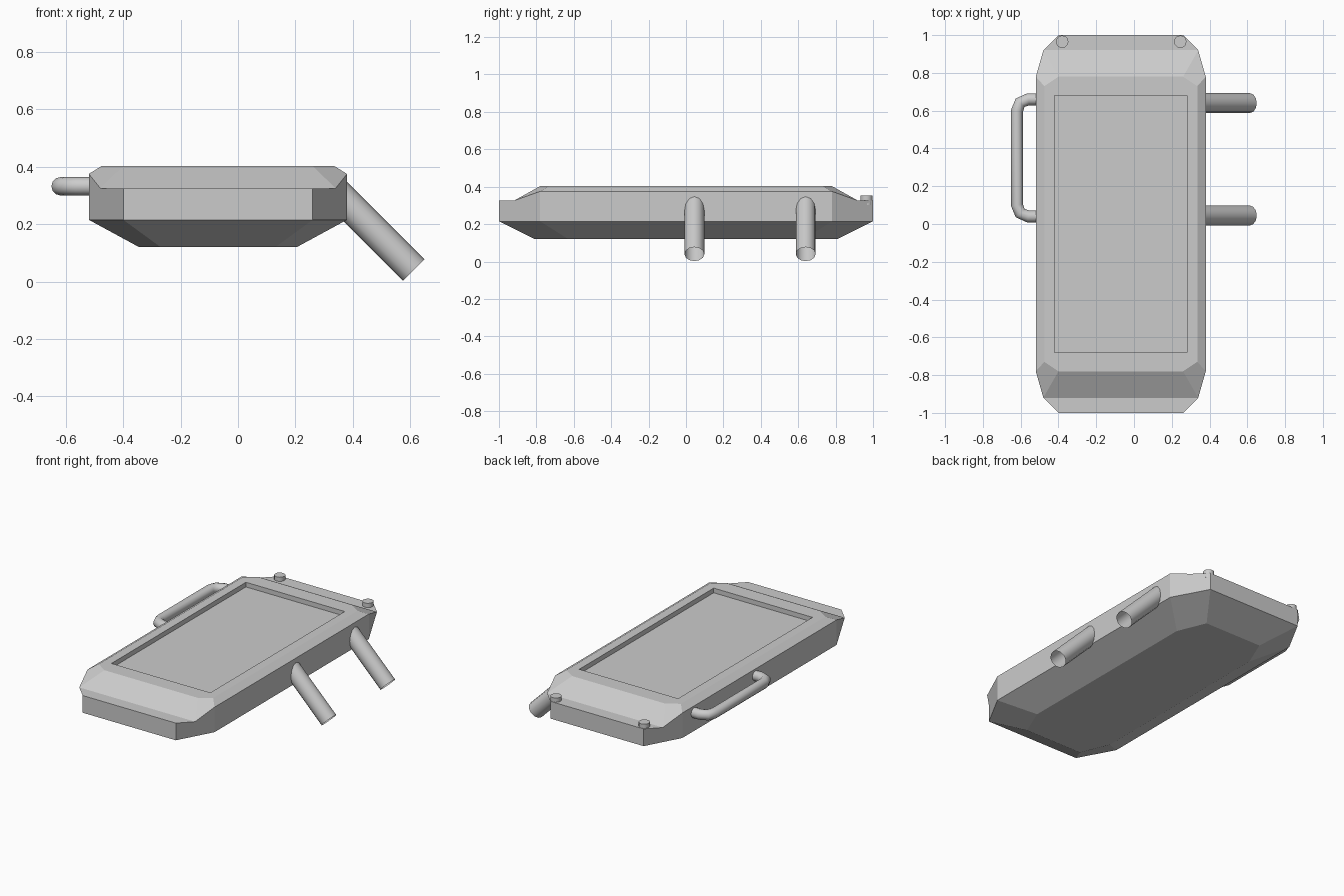
import bpy, bmesh
from mathutils import Vector

if "Cube" in bpy.data.objects:
    bpy.data.objects.remove(bpy.data.objects["Cube"])

CX = -0.07  # body centre in x
QUAD = [(1, 1), (-1, 1), (-1, -1), (1, -1)]

# One quadrant of the body's corner points, mirrored to the other three
P = {
    "bot1": (.20, .81, .12), "bot2": (.275, .63, .12),
    "mid1": (.33, 1, .215), "mid2": (.45, .78, .215),
    "rim1": (.33, 1, .325), "rim2": (.41, .92, .325), "rim3": (.45, .78, .375),
    "top1": (.33, .78, .403), "top2": (.405, .73, .403),
    "screen": (.35, .68, .403), "floor": (.35, .68, .373),
}


def finish(bm, name):
    bmesh.ops.recalc_face_normals(bm, faces=bm.faces)
    me = bpy.data.meshes.new(name)
    bm.to_mesh(me)
    bm.free()
    ob = bpy.data.objects.new(name, me)
    bpy.context.collection.objects.link(ob)
    return ob


# Tablet body with recessed screen
bm = bmesh.new()
V = {(n, i): bm.verts.new((CX + sx * x, sy * y, z))
     for n, (x, y, z) in P.items() for i, (sx, sy) in enumerate(QUAD)}


def strips(chain, pairs):
    for a, b in zip(chain, chain[1:]):
        for i, j in pairs:
            bm.faces.new((V[a, i], V[a, j], V[b, j], V[b, i]))


strips(["bot1", "mid1", "rim1", "rim2", "top1", "screen", "floor"], [(0, 1), (2, 3)])
strips(["bot2", "mid2", "rim3", "top2", "screen", "floor"], [(0, 3), (1, 2)])
for names in (("bot1", "mid1", "mid2", "bot2"),
              ("mid1", "mid2", "rim3", "rim2", "rim1"),
              ("rim2", "rim3", "top2", "top1"),
              ("top1", "top2", "screen")):
    for i in range(4):
        bm.faces.new([V[n, i] for n in names])
bm.faces.new([V["floor", i] for i in range(4)])
bm.faces.new([V[n, i] for i in range(4)
              for n in (("bot2", "bot1") if i % 2 == 0 else ("bot1", "bot2"))])
finish(bm, "tablet_body")


def tube(name, pts, radius):
    """Round open-ended tube swept along a path, turned into a mesh."""
    cu = bpy.data.curves.new(name, "CURVE")
    cu.dimensions = "3D"
    cu.bevel_depth = radius
    cu.bevel_resolution = 4
    sp = cu.splines.new("POLY")
    sp.points.add(len(pts) - 1)
    for p, co in zip(sp.points, pts):
        p.co = (*co, 1)
    sp.use_smooth = True
    ob = bpy.data.objects.new(name, cu)
    bpy.context.collection.objects.link(ob)
    return ob


# Slanted support legs on the right side
for name, y in (("front_leg", .045), ("back_leg", .64)):
    tube(name, [(.30, y, .352), (.6125, y, .0395)], .053)

# Side handle, mirrored about its middle
half = [(-.48, .31), (-.56, .31), (-.603, .292), (-.619, .25)]
path = [(x, .35 + d, .332) for x, d in half]
path += [(x, .35 - d, .332) for x, d in reversed(half)]
tube("handle", path, .032)

# Two small buttons on the rear ledge
for name, x in (("left_button", -.38), ("right_button", .245)):
    bpy.ops.mesh.primitive_cylinder_add(vertices=12, radius=.033, depth=.05,
                                        location=(x, .965, .327))
    bpy.context.object.name = name
    bpy.ops.object.shade_smooth_by_angle()
